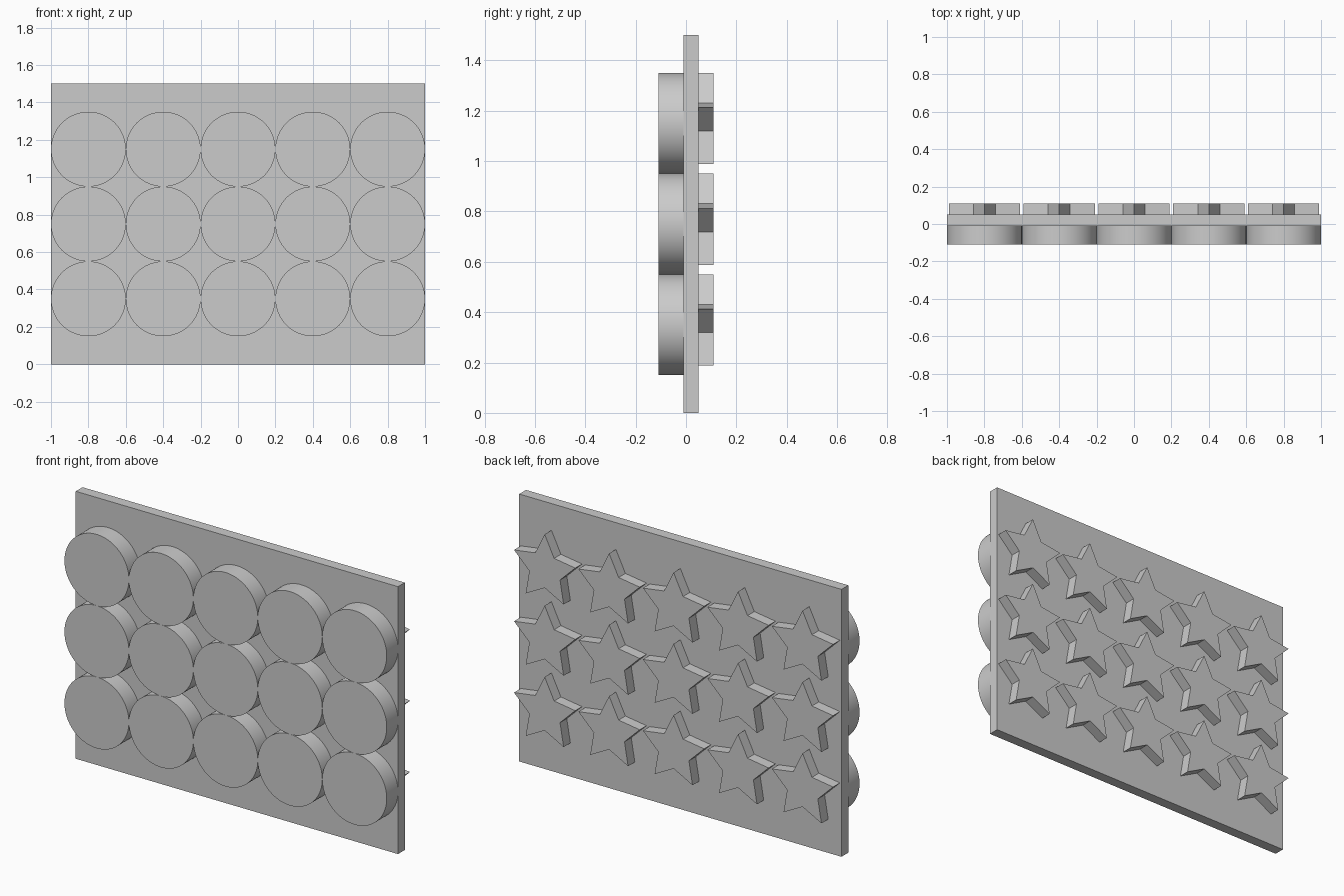
import bpy
import bmesh
from math import sin, cos, pi, radians

cube = bpy.data.objects.get("Cube")
if cube:
    bpy.data.objects.remove(cube, do_unlink=True)

# Single flat colour
grey = bpy.data.materials.new("light grey")
grey.use_nodes = True
colour = (0.6, 0.6, 0.6, 1)
grey.diffuse_color = colour
grey.node_tree.nodes["Principled BSDF"].inputs["Base Color"].default_value = colour


def extrude_outline(name, outline, y_front, y_back, x=0, z=0):
    """Make a prism from an (x, z) outline, running from y_front to y_back."""
    bm = bmesh.new()
    face = bm.faces.new([bm.verts.new((px, y_front, pz)) for px, pz in outline])
    grown = bmesh.ops.extrude_face_region(bm, geom=[face])["geom"]
    moved = [v for v in grown if isinstance(v, bmesh.types.BMVert)]
    bmesh.ops.translate(bm, verts=moved, vec=(0, y_back - y_front, 0))
    bmesh.ops.recalc_face_normals(bm, faces=bm.faces)
    mesh = bpy.data.meshes.new(name)
    bm.to_mesh(mesh)
    bm.free()
    mesh.materials.append(grey)
    obj = bpy.data.objects.new(name, mesh)
    obj.location = (x, 0, z)
    bpy.context.collection.objects.link(obj)
    return obj


def ring(radii, count):
    """Points around a circle from the top, cycling through the radii."""
    return [(radii[i % len(radii)] * sin(2 * pi * i / count),
             radii[i % len(radii)] * cos(2 * pi * i / count)) for i in range(count)]


# Upright panel
extrude_outline("panel", [(-1, 0), (1, 0), (1, 1.5), (-1, 1.5)], -0.01, 0.05)

# Grid of round discs on the front and five-pointed stars on the back
disc_outline = ring([0.2], 96)
star_outline = ring([0.2, 0.1], 10)
for row in range(3):
    for col in range(5):
        x, z = -0.8 + 0.4 * col, 0.35 + 0.4 * row
        tag = f"_{row + 1}_{col + 1}"
        disc = extrude_outline("disc" + tag, disc_outline, -0.11, -0.01, x, z)
        extrude_outline("star" + tag, star_outline, 0.05, 0.11, x, z)
        # Smooth disc rim with crisp edges
        bpy.ops.object.select_all(action="DESELECT")
        disc.select_set(True)
        bpy.context.view_layer.objects.active = disc
        bpy.ops.object.shade_smooth_by_angle(angle=radians(30))
